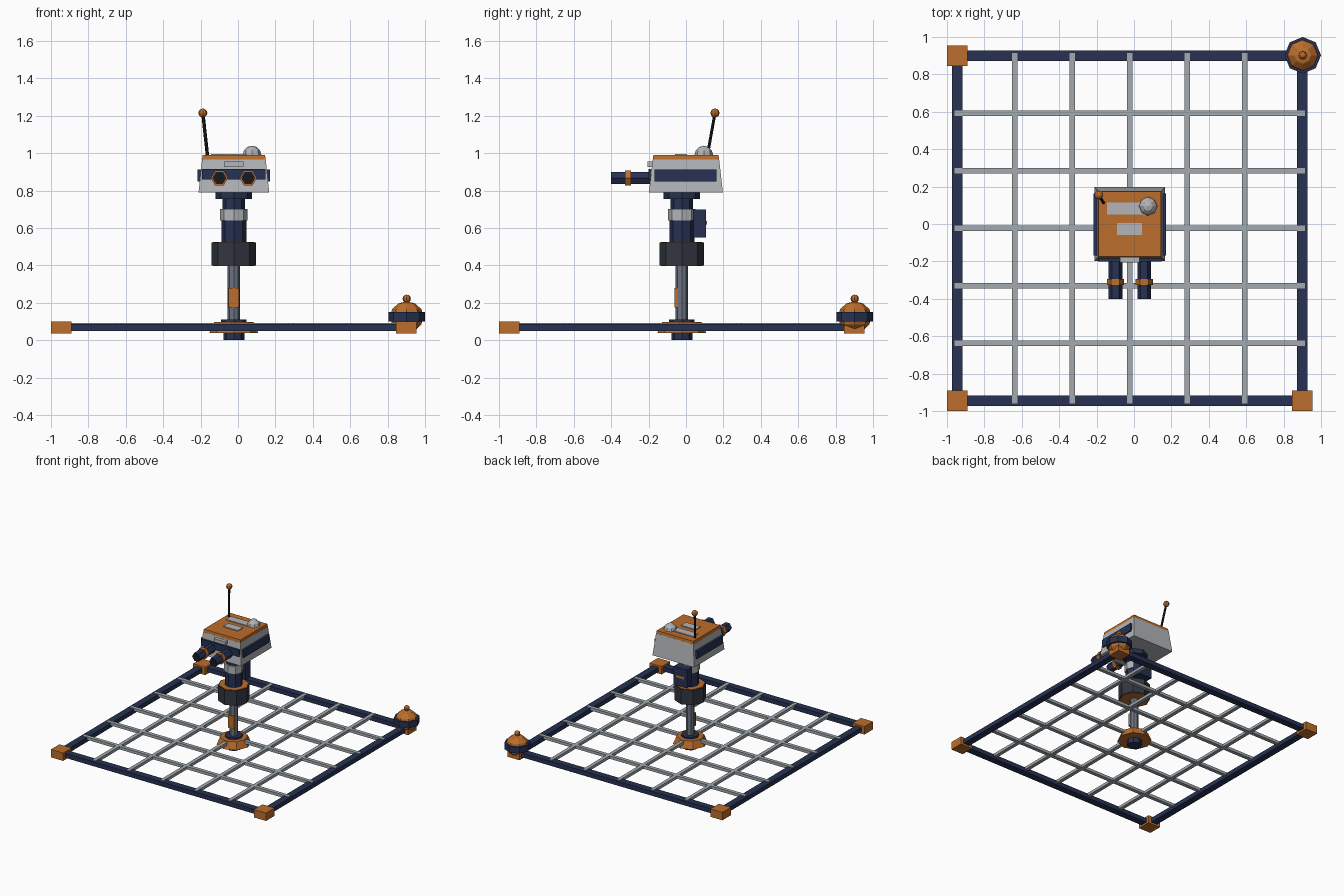
import bpy, bmesh, math
from mathutils import Vector, Matrix

if "Cube" in bpy.data.objects:
    bpy.data.objects.remove(bpy.data.objects["Cube"])


def material(name, rgb):
    m = bpy.data.materials.new(name)
    m.diffuse_color = (*rgb, 1)
    m.use_nodes = True
    m.node_tree.nodes["Principled BSDF"].inputs["Base Color"].default_value = m.diffuse_color
    return m


ORANGE = material("orange", (0.50, 0.155, 0.025))
NAVY = material("navy", (0.02, 0.031, 0.085))
DARK = material("charcoal", (0.032, 0.037, 0.05))
BLACK = material("black", (0.008, 0.009, 0.012))
STEEL = material("steel", (0.15, 0.175, 0.22))
LIGHT = material("light_grey", (0.45, 0.46, 0.48))
BARS = material("bar_grey", (0.36, 0.40, 0.43))
CX = CY = -0.0225          # mast axis
HALF = 0.9225              # frame half size, bar centre lines


def finish(name, bm, mat):
    bmesh.ops.recalc_face_normals(bm, faces=bm.faces)
    me = bpy.data.meshes.new(name)
    bm.to_mesh(me)
    bm.free()
    me.materials.append(mat)
    ob = bpy.data.objects.new(name, me)
    bpy.context.collection.objects.link(ob)
    return ob


def box(name, lo, hi, mat, taper=(1, 1)):
    """Box between two corners; taper scales the top face in x and y."""
    lo, hi = Vector(lo), Vector(hi)
    c, s = (lo + hi) / 2, hi - lo
    bm = bmesh.new()
    bmesh.ops.create_cube(bm, size=1)
    for v in bm.verts:
        if v.co.z > 0:
            v.co.x *= taper[0]
            v.co.y *= taper[1]
        v.co = Vector(a * b for a, b in zip(v.co, s)) + c
    return finish(name, bm, mat)


def rod(name, a, b, r, mat, sides=8, r2=None, turn=0):
    """Prism or cone from a to b."""
    a, b = Vector(a), Vector(b)
    d = b - a
    bm = bmesh.new()
    bmesh.ops.create_cone(bm, cap_ends=True, segments=sides, radius1=r,
                          radius2=r if r2 is None else r2, depth=d.length)
    m = (Matrix.Translation((a + b) / 2) @ d.to_track_quat('Z', 'Y').to_matrix().to_4x4()
         @ Matrix.Rotation(turn, 4, 'Z'))
    bmesh.ops.transform(bm, matrix=m, verts=bm.verts)
    return finish(name, bm, mat)


def ball(name, c, r, mat, seg=8, rings=6, squash=1):
    bm = bmesh.new()
    bmesh.ops.create_uvsphere(bm, u_segments=seg, v_segments=rings, radius=r)
    m = Matrix.Translation(c) @ Matrix.Diagonal((1, 1, squash, 1))
    bmesh.ops.transform(bm, matrix=m, verts=bm.verts)
    return finish(name, bm, mat)


def mast(name, z0, z1, r, mat, sides=8, r2=None):
    return rod(name, (CX, CY, z0), (CX, CY, z1), r, mat, sides, r2)


# Square frame with corner blocks
for s, side in ((-1, "low"), (1, "high")):
    x, y = CX + s * HALF, CY + s * HALF
    box(f"frame_side_{side}", (x - .028, CY - HALF, .05), (x + .028, CY + HALF, .086), NAVY)
    box(f"frame_end_{side}", (CX - HALF, y - .028, .05), (CX + HALF, y + .028, .086), NAVY)
    for t, end in ((-1, "front"), (1, "back")):
        v = CY + t * HALF
        box(f"corner_block_{side}_{end}", (x - .055, v - .055, .035),
            (x + .055, v + .055, .1), ORANGE)

# Grid of thin bars
for i in range(-2, 3):
    o = CX + i * HALF / 3
    box(f"grid_bar_y_{i + 3}", (o - .015, CY - .938, .069), (o + .015, CY + .938, .092), BARS)
    box(f"grid_bar_x_{i + 3}", (CX - .938, o - .015, .069), (CX + .938, o + .015, .092), BARS)

# Corner float
F = 0.902
ball("corner_float", (F, F, .125), .09, ORANGE, 8, 6, .92)
rod("float_band", (F, F, .1), (F, F, .15), .098, NAVY)
ball("float_knob", (F, F, .222), .022, ORANGE, 8, 6)

# Mast base and column
mast("base_foot", 0, .05, .056, NAVY)
mast("base_flange", .04, .098, .13, ORANGE, 8, .105)
mast("base_collar", .09, .112, .068, NAVY)
mast("column", .1, .41, .033, STEEL)
box("column_panel", (CX - .028, CY - .038, .175), (CX + .028, CY - .02, .28), ORANGE)

# Drum and neck
mast("drum", .4, .523, .12, DARK)
mast("drum_cap_top", .515, .526, .112, ORANGE)
mast("drum_cap_bottom", .397, .41, .112, ORANGE)
mast("neck_lower", .52, .645, .067, NAVY)
mast("neck_ring", .64, .702, .073, LIGHT)
mast("neck_upper", .70, .76, .06, NAVY)
mast("head_mount", .755, .792, .098, NAVY)

# Pack on the back of the neck
box("back_pack", (CX - .06, .04, .55), (CX + .06, .108, .70), NAVY)
box("back_pack_label", (CX - .035, .10, .618), (CX + .035, .111, .638), ORANGE)

# Tapered head with top plate
box("head", (-.211, -.198, .79), (.167, .197, .967), LIGHT, (.9, .9))
box("head_top_plate", (-.192, -.178, .965), (.148, .177, .99), ORANGE, (.98, .98))
box("front_visor", (-.192, -.2, .86), (.148, -.15, .916), NAVY)
for s, side in ((-1, "left"), (1, "right")):
    x = CX + s * .182
    box(f"side_panel_{side}", (x - .012, -.168, .848), (x + .012, .163, .912), NAVY)
box("brow_plate", (-.075, -.207, .927), (.03, -.16, .955), LIGHT)
box("roof_panel_long", (-.145, .05, .98), (.075, .115, .997), LIGHT)
box("roof_panel_short", (-.09, -.06, .98), (.042, .005, .997), LIGHT)
ball("roof_dome", (.075, .095, .99), .05, LIGHT, 8, 6)

# Twin hexagonal lenses
for s, side in ((-1, "left"), (1, "right")):
    x = CX + s * .077

    def lens(part, y0, y1, r, mat):
        rod(f"lens_{part}_{side}", (x, y0, .868), (x, y1, .868), r, mat, 6, turn=math.pi / 2)

    lens("barrel", -.4, -.17, .037, NAVY)
    lens("ring", -.326, -.295, .046, ORANGE)
    lens("glass", -.402, -.39, .031, BLACK)

# Antenna
tip = (-.188, .155, 1.215)
rod("antenna", (-.163, .114, .985), tip, .009, BLACK, 6)
ball("antenna_tip", tip, .024, ORANGE, 8, 6)
